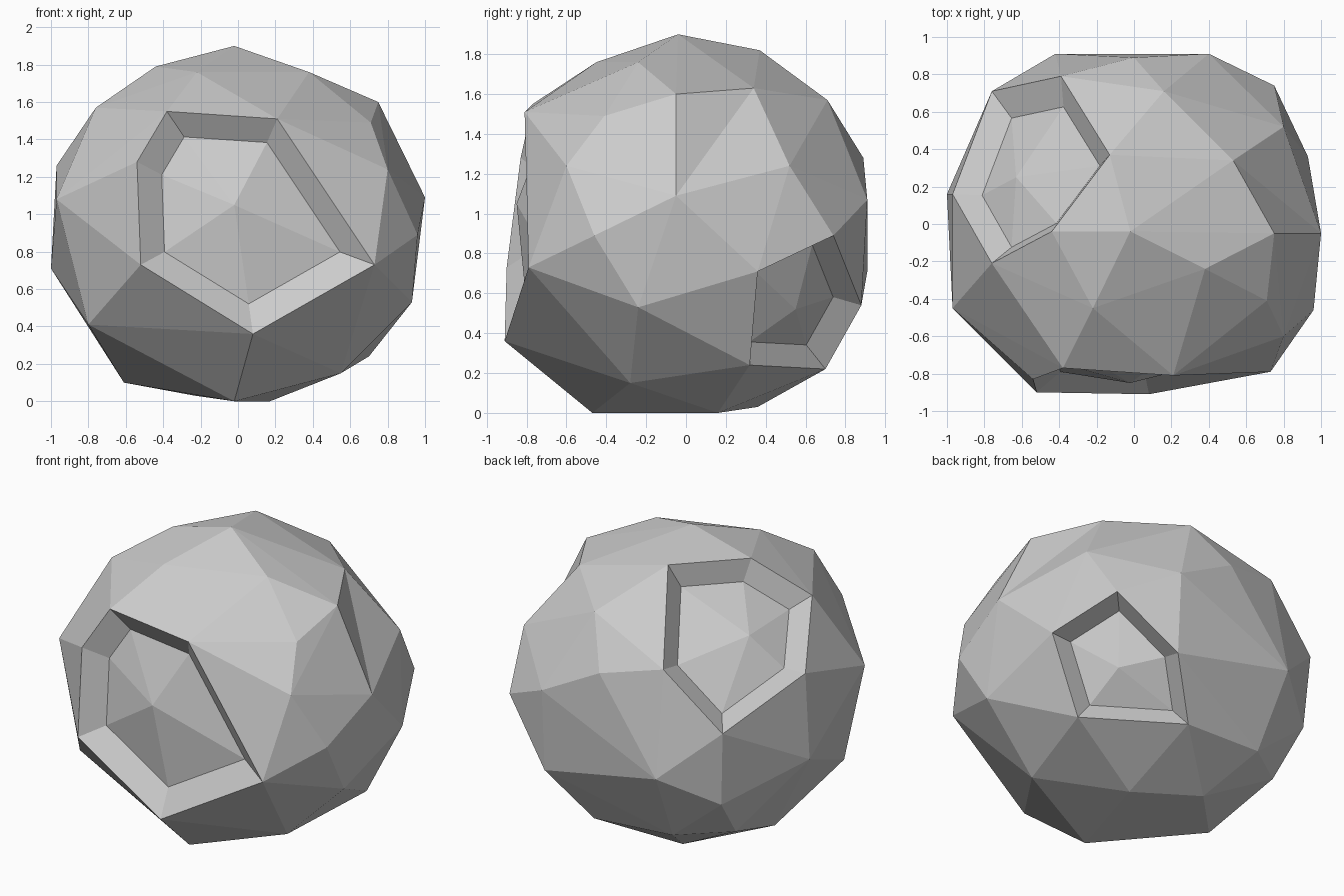
import bpy
import bmesh
from mathutils import Vector

default_cube = bpy.data.objects.get("Cube")
if default_cube:
    bpy.data.objects.remove(default_cube, do_unlink=True)

CORE = Vector((0, 0, 0.95))
CRATER_DEPTH = 0.13
RIM_INSET = 0.25

# Corner points of the rock in hundredths of a unit, from the crown down to the base
crown = [(-2, -4, 190), (-44, -4, 179), (-22, -45, 176), (38, -24, 176), (-13, 37, 182)]
shoulder = [(71, -41, 149), (80, -60, 124), (21, -81, 151), (-38, -77, 155),
            (-76, -21, 157), (-39, 79, 137), (16, 71, 157), (0, 89, 128)]
belt = [(-97, 16, 126), (-76, 71, 102), (100, -5, 109), (96, -46, 89),
        (73, -79, 73), (-54, -83, 128), (75, 74, 89), (-97, -45, 108),
        (40, 91, 107), (-42, 91, 71), (-100, 16, 71), (93, 36, 71)]
base = [(8, -91, 36), (-52, -90, 73), (93, -24, 53), (-80, -48, 41),
        (-61, -4, 10), (-2, -47, 0), (17, 16, 0), (55, -28, 15),
        (70, 32, 24), (40, 88, 54), (17, 70, 22), (-23, 36, 3),
        (-73, 68, 54), (-38, 68, 25), (-68, 46, 27)]
# Two corners of the sharp ledge on the left side
ledge = [(75, -5, 160), (80, 52, 124)]
ledge_top = [(53, 34, 163)]
# Middle of each crater floor
crater_floors = [(-2, -85, 105), (-63, 25, 145), (58, 55, 52)]


def to_point(hundredths):
    return Vector(hundredths) / 100


def outward(point):
    return (point - CORE).normalized()


def cut_ledge(bm, start, end):
    """Turn the ridge between two corners into a valley."""
    ridge = bm.edges.get((start, end))
    if ridge is None:
        return
    sides = [v for f in ridge.link_faces for v in f.verts if v not in (start, end)]
    bmesh.ops.delete(bm, geom=[ridge], context='EDGES')
    for corner in (start, end):
        bm.faces.new([corner] + sides)


def sink_crater(bm, apex):
    """Replace the fan of faces round a peak with a sloped wall and a low floor."""
    peak = apex.co.copy()
    push = outward(peak) * -CRATER_DEPTH
    rim_edges = [[v for v in f.verts if v is not apex] for f in apex.link_faces]
    bmesh.ops.delete(bm, geom=[apex], context='VERTS')
    rim = {v for pair in rim_edges for v in pair}
    inner = {v: bm.verts.new(v.co.lerp(peak, RIM_INSET) + push) for v in rim}
    middle = bm.verts.new(peak + push)
    for a, b in rim_edges:
        bm.faces.new((a, b, inner[b], inner[a]))
        bm.faces.new((inner[a], inner[b], middle))


# Faceted shell wrapped round the corner points
bm = bmesh.new()
for corner in crown + shoulder + belt + base + ledge_top:
    bm.verts.new(to_point(corner))
ledge_ends = [bm.verts.new(to_point(corner)) for corner in ledge]
peaks = []
for floor in crater_floors:
    centre = to_point(floor)
    peaks.append(bm.verts.new(centre + outward(centre) * CRATER_DEPTH))
bmesh.ops.convex_hull(bm, input=list(bm.verts))

# Ledge and craters
cut_ledge(bm, *ledge_ends)
for peak_vertex in peaks:
    sink_crater(bm, peak_vertex)

loose = [v for v in bm.verts if not v.link_faces]
bmesh.ops.delete(bm, geom=loose, context='VERTS')
bmesh.ops.recalc_face_normals(bm, faces=list(bm.faces))

mesh = bpy.data.meshes.new("asteroid")
bm.to_mesh(mesh)
bm.free()
asteroid = bpy.data.objects.new("asteroid", mesh)
bpy.context.collection.objects.link(asteroid)

# Plain grey stone
stone = bpy.data.materials.new("grey_stone")
stone.use_nodes = True
stone_colour = (0.6, 0.6, 0.6, 1)
stone.diffuse_color = stone_colour
stone.node_tree.nodes["Principled BSDF"].inputs["Base Color"].default_value = stone_colour
mesh.materials.append(stone)
